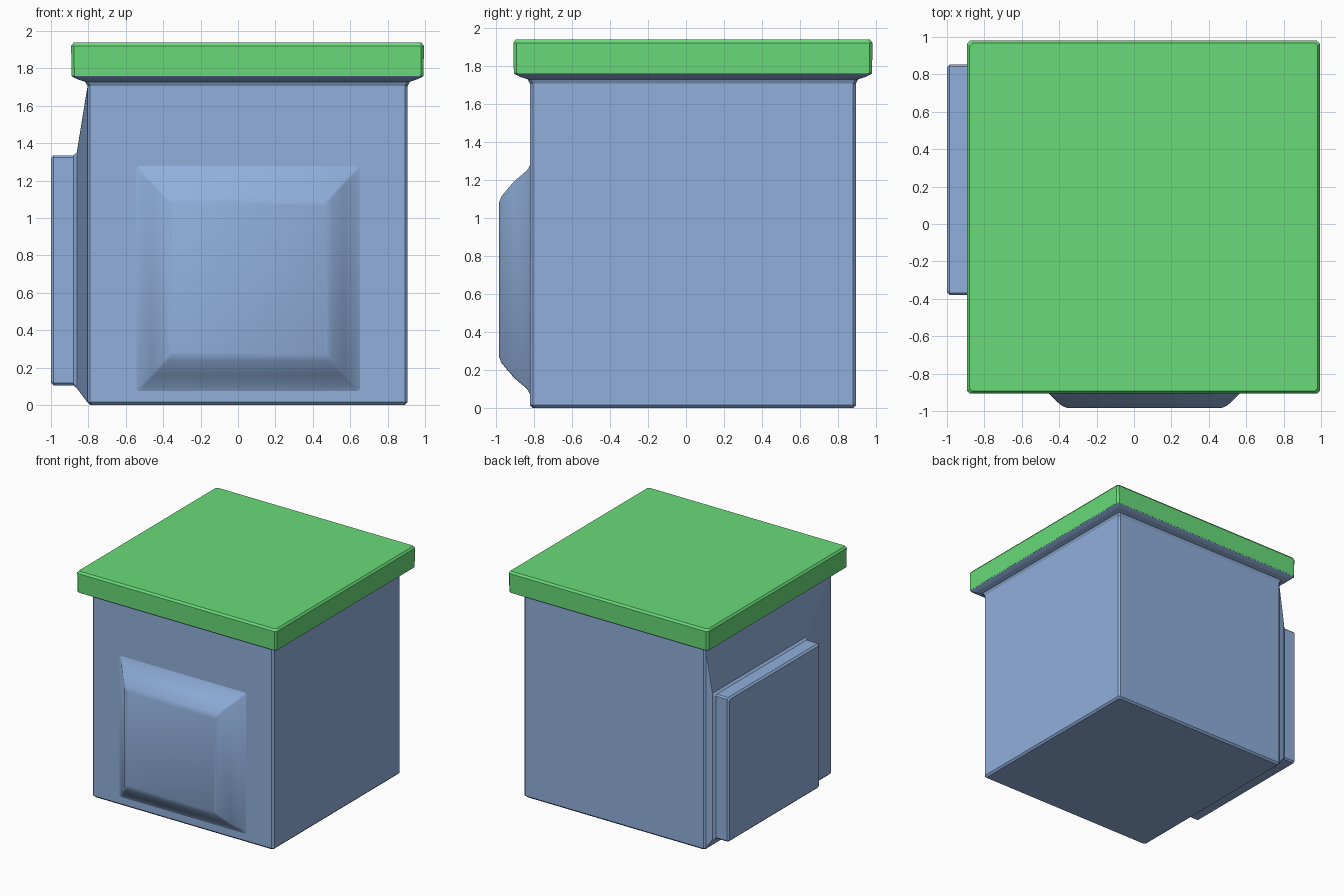
import bpy, bmesh, math
from mathutils import Vector

if "Cube" in bpy.data.objects:
    bpy.data.objects.remove(bpy.data.objects["Cube"])


def ring(axis, depth, u0, u1, v0, v1, c):
    """Rectangle with chamfered corners, lying across the given axis."""
    pts = [(u0 + c, v0), (u1 - c, v0), (u1, v0 + c), (u1, v1 - c),
           (u1 - c, v1), (u0 + c, v1), (u0, v1 - c), (u0, v0 + c)]
    place = {'x': lambda u, v: Vector((depth, u, v)),
             'y': lambda u, v: Vector((u, depth, v)),
             'z': lambda u, v: Vector((u, v, depth))}[axis]
    return [place(u, v) for u, v in pts]


def loft(name, rings, cap_start=True, color=None, smooth=None):
    bm = bmesh.new()
    loops = [[bm.verts.new(p) for p in r] for r in rings]
    for a, b in zip(loops, loops[1:]):
        for i in range(len(a)):
            j = (i + 1) % len(a)
            bm.faces.new((a[i], a[j], b[j], b[i]))
    end = bm.faces.new(loops[-1])
    if cap_start:
        bm.faces.new(loops[0][::-1])
    bm.normal_update()
    bmesh.ops.recalc_face_normals(bm, faces=bm.faces)
    # open shells: make the outer face point away from the base
    if end.normal.dot(rings[-1][0] - rings[0][0]) < 0:
        bmesh.ops.reverse_faces(bm, faces=bm.faces)
    me = bpy.data.meshes.new(name)
    bm.to_mesh(me)
    bm.free()
    ob = bpy.data.objects.new(name, me)
    bpy.context.collection.objects.link(ob)
    if color:
        mat = bpy.data.materials.new(name + "_paint")
        mat.diffuse_color = color
        mat.use_nodes = True
        mat.node_tree.nodes["Principled BSDF"].inputs["Base Color"].default_value = mat.diffuse_color
        me.materials.append(mat)
    if smooth:
        bpy.ops.object.select_all(action='DESELECT')
        ob.select_set(True)
        bpy.context.view_layer.objects.active = ob
        bpy.ops.object.shade_smooth_by_angle(angle=math.radians(smooth))
    return ob


BLUE = (0.28, 0.43, 0.71, 1)
GREEN = (0.14, 0.71, 0.19, 1)
X0, X1, Y0, Y1 = -0.805, 0.907, -0.82, 0.893


def grown(z, g, c=0.015):
    return ring('z', z, X0 - g, X1 + g, Y0 - g, Y1 + g, c)


# Box body with the flared collar under the lid
loft("body", [grown(0, -0.015), grown(0.015, 0), grown(1.705, 0),
              grown(1.728, 0.012), grown(1.74, 0.05), grown(1.755, 0.08),
              grown(1.762, 0.085)], color=BLUE)

# Lid slab
loft("lid", [grown(1.76, 0.085), grown(1.92, 0.087), grown(1.937, 0.074)],
     color=GREEN)

# Raised, bevelled front panel: depth, half width, half height
front = [(-0.818, 0.60, 0.605), (-0.835, 0.573, 0.575), (-0.905, 0.513, 0.515),
         (-0.970, 0.445, 0.438), (-0.983, 0.415, 0.405)]
loft("front_panel", [ring('y', d, 0.055 - w, 0.055 + w, 0.675 - h, 0.675 + h, 0.012)
                     for d, w, h in front], cap_start=False, color=BLUE, smooth=35)

# Left side: sloped shoulder rising to a thick plate
left = [(-0.804, -0.808, 0.880, 0.012, 1.708), (-0.862, -0.398, 0.872, 0.090, 1.350),
        (-0.880, -0.380, 0.853, 0.105, 1.335), (-0.986, -0.380, 0.853, 0.105, 1.335),
        (-1.0, -0.366, 0.839, 0.119, 1.321)]
loft("side_plate", [ring('x', *r, 0.012) for r in left], cap_start=False, color=BLUE)
